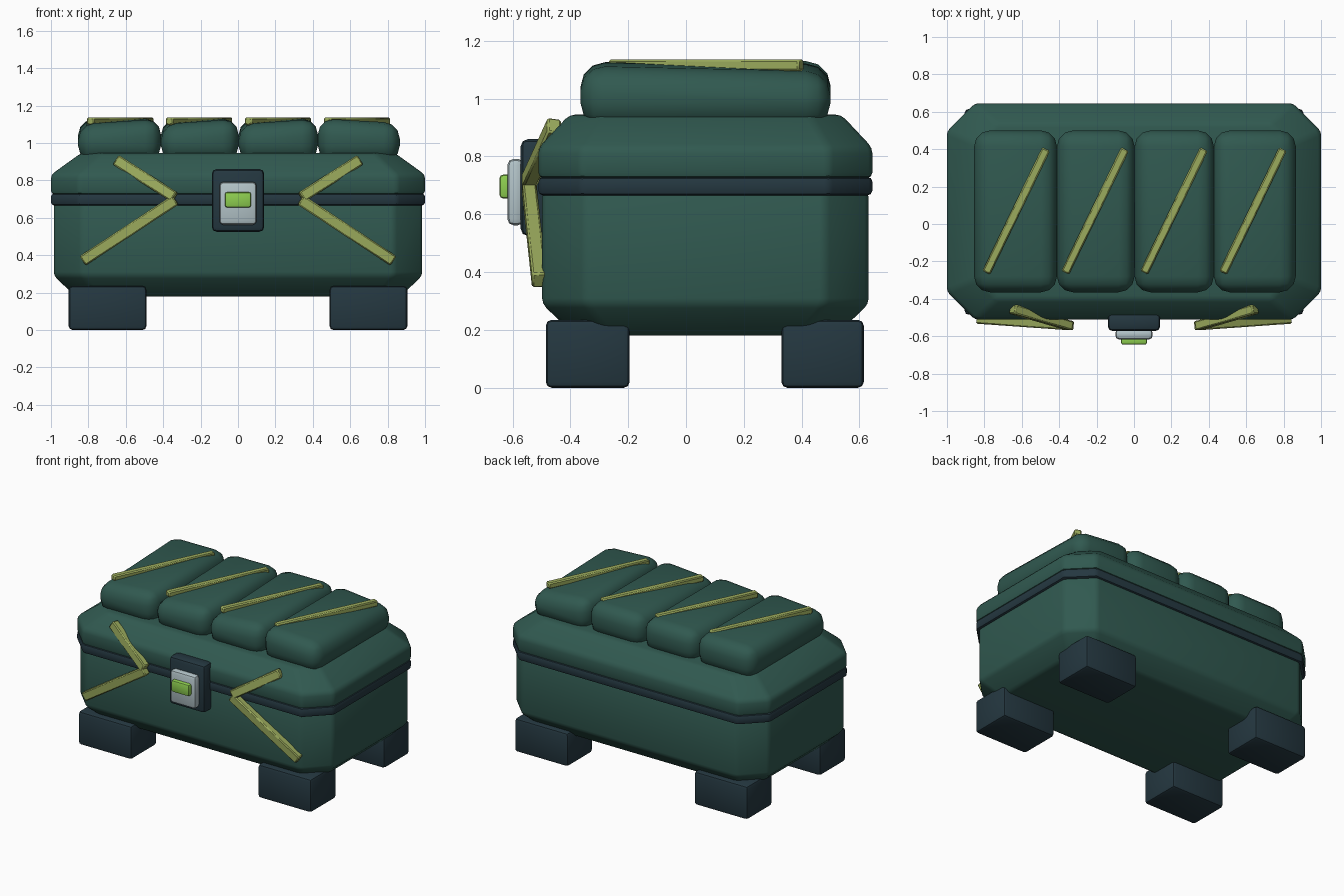
import bpy, bmesh
from mathutils import Matrix, Vector

cube = bpy.data.objects.get("Cube")
if cube:
    bpy.data.objects.remove(cube, do_unlink=True)


def material(name, rgb):
    m = bpy.data.materials.new(name)
    m.use_nodes = True
    m.diffuse_color = (*rgb, 1)
    m.node_tree.nodes["Principled BSDF"].inputs["Base Color"].default_value = (*rgb, 1)
    return m


GREEN = material("deep green", (0.03, 0.1, 0.08))
DARK = material("dark slate", (0.018, 0.039, 0.052))
STRAP = material("olive yellow", (0.33, 0.41, 0.11))
SILVER = material("pale silver", (0.45, 0.55, 0.58))
LIME = material("lime green", (0.27, 0.62, 0.08))


def finish(name, bm, mat, bevel, segments):
    """Round every edge, then make a smooth shaded object."""
    bmesh.ops.recalc_face_normals(bm, faces=bm.faces)
    bmesh.ops.bevel(bm, geom=bm.edges[:], offset=bevel, segments=segments,
                    profile=0.5, affect='EDGES', clamp_overlap=True)
    mesh = bpy.data.meshes.new(name)
    bm.to_mesh(mesh)
    bm.free()
    mesh.materials.append(mat)
    obj = bpy.data.objects.new(name, mesh)
    bpy.context.collection.objects.link(obj)
    bpy.ops.object.select_all(action='DESELECT')
    obj.select_set(True)
    bpy.context.view_layer.objects.active = obj
    bpy.ops.object.shade_smooth_by_angle(angle=0.7)
    return obj


def box(name, lo, hi, mat, bevel=0.02, segments=2, drops=None):
    """Rounded box; drops lowers top corners, keyed by (right side, back side)."""
    lo, hi = Vector(lo), Vector(hi)
    bm = bmesh.new()
    bmesh.ops.create_cube(bm, size=1)
    for v in bm.verts:
        corner = (v.co.x > 0, v.co.y > 0)
        drop = (drops or {}).get(corner, 0) if v.co.z > 0 else 0
        v.co = (lo + hi) / 2 + v.co * (hi - lo)
        v.co.z -= drop
    return finish(name, bm, mat, bevel, segments)


def bar(name, p, q, width, thick, facing, mat):
    """Rounded strip from p to q whose thickness points towards facing."""
    p, q = Vector(p), Vector(q)
    along = (q - p).normalized()
    side = along.cross(Vector(facing)).normalized()
    out = side.cross(along)
    turn = Matrix((along, side, out)).transposed()
    bm = bmesh.new()
    bmesh.ops.create_cube(bm, size=1)
    size = Vector(((q - p).length, width, thick))
    for v in bm.verts:
        v.co = (p + q) / 2 + turn @ (v.co * size)
    return finish(name, bm, mat, 0.007, 1)


def shell(name, levels, mat, bevel):
    """Stack of chamfered rectangles: (z, half width, half depth, chamfer)."""
    bm = bmesh.new()
    rings = []
    for z, a, b, c in levels:
        outline = [(a, c - b), (a, b - c), (a - c, b), (c - a, b),
                   (-a, b - c), (-a, c - b), (c - a, -b), (a - c, -b)]
        rings.append([bm.verts.new((x, y + 0.067, z)) for x, y in outline])
    for low, high in zip(rings, rings[1:]):
        for i in range(8):
            j = (i + 1) % 8
            bm.faces.new((low[i], low[j], high[j], high[i]))
    bm.faces.new(rings[0][::-1])
    bm.faces.new(rings[-1])
    return finish(name, bm, mat, bevel, 2)


# Chest body, seam band and lid
shell("chest_body", [(0.18, 0.87, 0.45, 0.12), (0.29, 0.985, 0.565, 0.15),
                     (0.68, 0.985, 0.565, 0.15)], GREEN, 0.02)
shell("seam_band", [(0.665, 1, 0.578, 0.15), (0.73, 1, 0.578, 0.15)], DARK, 0.018)
shell("chest_lid", [(0.725, 1, 0.578, 0.15), (0.83, 1, 0.578, 0.15),
                    (0.945, 0.84, 0.47, 0.11)], GREEN, 0.02)

# Feet
for side, sx in (("left", 1), ("right", -1)):
    for end, y0, y1 in (("front", -0.485, -0.195), ("back", 0.33, 0.615)):
        xs = sorted((sx * 0.49, sx * 0.905))
        box(f"{end}_{side}_foot", (xs[0], y0, 0), (xs[1], y1, 0.235), DARK)

# Cushions with one sunken corner each, crossed by diagonal straps
edges = [-0.855, -0.412, 0.003, 0.427, 0.865]
for i, (x0, x1) in enumerate(zip(edges, edges[1:])):
    low = {(False, False): 0.035} if i < 3 else {(True, True): 0.045, (True, False): 0.02}
    box(f"cushion_{i + 1}", (x0, -0.365, 0.9), (x1, 0.5, 1.13), GREEN,
        0.085, 3, low)
    mid = -0.63 + i * 0.422
    bar(f"cushion_strap_{i + 1}", (mid - 0.16, -0.26, 1.116),
        (mid + 0.16, 0.4, 1.116), 0.045, 0.04, (0, 0, 1), STRAP)

# Crossed straps on the front
for side, s in (("left", 1), ("right", -1)):
    bar(f"upper_{side}_strap", (s * 0.65, -0.455, 0.908), (s * 0.34, -0.545, 0.71),
        0.06, 0.05, (0, -1, 0), STRAP)
    bar(f"lower_{side}_strap", (s * 0.83, -0.508, 0.37), (s * 0.335, -0.543, 0.695),
        0.06, 0.05, (0, -1, 0), STRAP)

# Latch
box("latch_plate", (-0.14, -0.572, 0.525), (0.14, -0.47, 0.86), DARK, 0.025)
box("latch_cover", (-0.1, -0.618, 0.562), (0.1, -0.56, 0.792), SILVER, 0.022)
box("latch_button", (-0.07, -0.645, 0.655), (0.07, -0.6, 0.737), LIME, 0.012)
